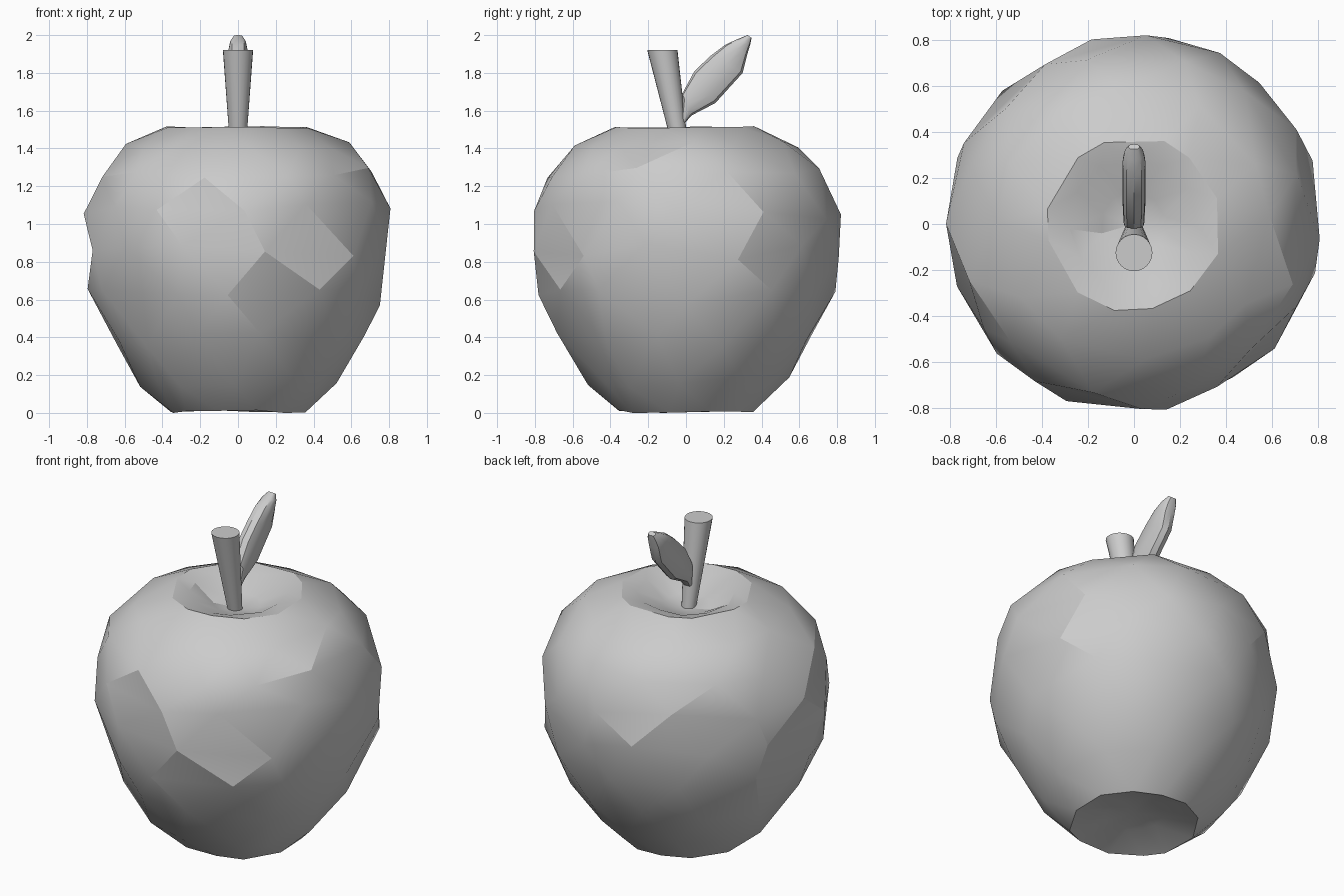
import bpy, bmesh, math, random
from mathutils import Vector

random.seed(4)
cube = bpy.data.objects.get("Cube")
if cube:
    bpy.data.objects.remove(cube, do_unlink=True)

GREY = (0.6, 0.6, 0.6, 1)
grey = bpy.data.materials.new("plain grey")
grey.use_nodes = True
grey.diffuse_color = GREY
grey.node_tree.nodes["Principled BSDF"].inputs["Base Color"].default_value = GREY


def finish(bm, name, angle):
    bmesh.ops.recalc_face_normals(bm, faces=bm.faces)
    mesh = bpy.data.meshes.new(name)
    bm.to_mesh(mesh)
    bm.free()
    obj = bpy.data.objects.new(name, mesh)
    bpy.context.collection.objects.link(obj)
    mesh.materials.append(grey)
    bpy.ops.object.select_all(action='DESELECT')
    obj.select_set(True)
    bpy.context.view_layer.objects.active = obj
    bpy.ops.object.shade_smooth_by_angle(angle=math.radians(angle))


def loft(bm, rings):
    """Join successive rings of equal vertex count with quads."""
    for a, b in zip(rings, rings[1:]):
        n = len(a)
        for i in range(n):
            j = (i + 1) % n
            bm.faces.new((a[i], a[j], b[j], b[i]))


# Fruit: staggered, irregular rings of triangles with a dimple at each end
# Each ring: radius, height, how far its points wander up and down
SIDES = 12
profile = [(0.17, 0.07, 0.01), (0.37, 0.02, 0.01), (0.53, 0.16, 0.03),
           (0.67, 0.38, 0.05), (0.775, 0.61, 0.05), (0.82, 0.85, 0.05),
           (0.81, 1.07, 0.05), (0.745, 1.27, 0.03), (0.59, 1.42, 0.02),
           (0.38, 1.513, 0.005), (0.28, 1.495, 0.01), (0.14, 1.42, 0.01)]
bm = bmesh.new()
rings = []
for k, (r, z, loose) in enumerate(profile):
    ring = []
    for i in range(SIDES):
        a = math.tau * (i + 0.5 * (k % 2) + random.uniform(-0.2, 0.2)) / SIDES
        dz = random.uniform(-loose, loose)
        # points that wander along the wall keep to its slope
        slope = 0.5 if z < 0.7 else -0.4 if z > 1.0 else 0
        rr = r + slope * dz + random.uniform(-0.006, 0.006)
        ring.append(bm.verts.new((rr * math.cos(a), rr * math.sin(a), z + dz)))
    rings.append(ring)
for k, (a, b) in enumerate(zip(rings, rings[1:])):
    for i in range(SIDES):
        j = (i + 1) % SIDES
        if k % 2 == 0:
            bm.faces.new((a[i], a[j], b[i]))
            bm.faces.new((a[j], b[j], b[i]))
        else:
            bm.faces.new((a[i], a[j], b[j]))
            bm.faces.new((a[i], b[j], b[i]))
for ring, z in ((rings[0], 0.08), (rings[-1], 1.40)):
    centre = bm.verts.new((0, 0, z))
    for i in range(SIDES):
        bm.faces.new((ring[i], ring[(i + 1) % SIDES], centre))
low = min(v.co.z for v in rings[1])
for v in rings[1]:
    v.co.z -= low
finish(bm, "fruit", 22)

# Stem: leaning taper, wider at the top
bm = bmesh.new()
rings = []
for y, z, r in ((-0.025, 1.38, 0.04), (-0.125, 1.92, 0.08)):
    rings.append([bm.verts.new((r * math.cos(math.tau * i / 24),
                                y + r * math.sin(math.tau * i / 24), z))
                  for i in range(24)])
loft(bm, rings)
for ring in rings:
    bm.faces.new(ring)
finish(bm, "stem", 30)

# Leaf: rounded-box sections between the lower and upper edge, with half thickness
sections = [((-0.01, 1.53), (-0.02, 1.57), 0.03),
            ((0.03, 1.575), (-0.02, 1.69), 0.045),
            ((0.155, 1.64), (0.045, 1.81), 0.05),
            ((0.30, 1.80), (0.13, 1.89), 0.05),
            ((0.325, 1.90), (0.21, 1.95), 0.05),
            ((0.34, 1.95), (0.275, 1.98), 0.042),
            ((0.347, 1.985), (0.325, 2.0), 0.024)]
POINTS = 12
bm = bmesh.new()
rings = []
for lower, upper, thick in sections:
    lo, up = Vector((0, *lower)), Vector((0, *upper))
    mid, half = (lo + up) / 2, (up - lo) / 2
    ring = []
    for i in range(POINTS):
        c, s = math.cos(math.tau * i / POINTS), math.sin(math.tau * i / POINTS)
        x = math.copysign(abs(s) ** 0.6, s) * thick
        ring.append(bm.verts.new(mid + half * c + Vector((x, 0, 0))))
    rings.append(ring)
loft(bm, rings)
for ring in (rings[0], rings[-1]):
    bm.faces.new(ring)
finish(bm, "leaf", 30)
